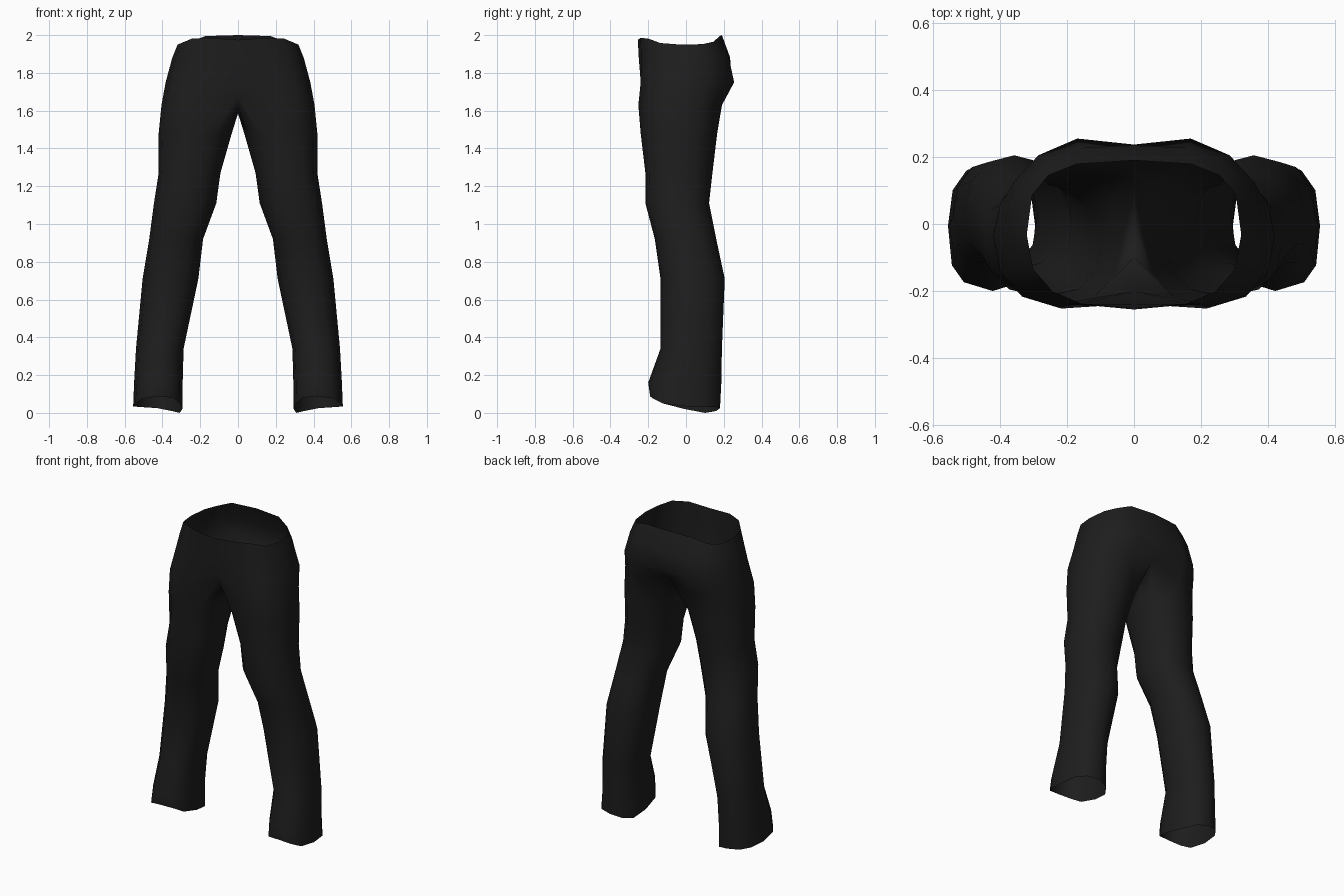
import bpy, bmesh
from math import sin, cos, radians, copysign


cube = bpy.data.objects.get("Cube")
if cube:
    bpy.data.objects.remove(cube, do_unlink=True)


def power(v, e):
    return copysign(abs(v) ** e, v)


def ring_point(angle, mid_x, half_x, front, back, z, front_e, back_e):
    """Point on a rounded section; exponents below one make it squarer."""
    a = radians(angle)
    e = front_e if sin(a) < 0 else back_e
    return [mid_x + half_x * power(cos(a), e),
            (front + back) / 2 + (back - front) / 2 * power(sin(a), e), z]


def hip_ring(z, width, front, back, front_e, back_e):
    """Half loop from the front centre, round the side, to the back centre."""
    ring = [ring_point(-90 + 22.5 * i, 0, width, front, back, z, front_e, back_e)
            for i in range(9)]
    ring[0][0] = ring[8][0] = 0
    return ring


def leg_ring(z, inner, outer, front, back, front_e=0.85, back_e=0.9):
    """Closed loop of twelve points; the first nine continue the hip loop."""
    return [ring_point(-120 + 30 * i, (inner + outer) / 2, (outer - inner) / 2,
                       front, back, z, front_e, back_e) for i in range(12)]


# Wavy waistband edge
waist = hip_ring(1.95, 0.32, -0.255, 0.19, 0.8, 0.65)
for p, z in zip(waist, (1.975, 1.985, 1.982, 1.958, 1.95, 1.952, 1.965, 1.995, 2.0)):
    p[2] = z

# Hips and seat, with a dent along the back seam
hips = hip_ring(1.88, 0.348, -0.25, 0.242, 0.7, 0.8)
seat = hip_ring(1.75, 0.383, -0.253, 0.272, 0.65, 0.85)
hips[8][1] -= 0.008
seat[8][1] -= 0.035
seat[0][1] += 0.015

# Crotch loop: outer half plus three points under the seam
crotch = hip_ring(1.63, 0.405, -0.264, 0.204, 0.65, 0.75)
crotch[0] = [0, -0.2, 1.68]
crotch[8] = [0, 0.17, 1.69]
crotch += [[0, 0.09, 1.62], [0, 0, 1.585], [0, -0.1, 1.62]]

legs = [leg_ring(*r) for r in (
    (1.48, 0.033, 0.42, -0.24, 0.165),
    (1.27, 0.093, 0.42, -0.215, 0.14),
    (1.11, 0.115, 0.445, -0.215, 0.122),
    (0.92, 0.185, 0.47, -0.165, 0.16),
    (0.71, 0.21, 0.505, -0.135, 0.205),
    (0.34, 0.288, 0.54, -0.135, 0.19),
    (0.16, 0.293, 0.55, -0.2, 0.187),
)]

# Open hem, higher over the instep than at the heel
hem = leg_ring(0.03, 0.295, 0.555, -0.19, 0.18, 0.65, 0.8)
for p, z in zip(hem, (0.08, 0.088, 0.075, 0.05, 0.035, 0.033,
                      0.03, 0.025, 0.01, 0.0, 0.02, 0.05)):
    p[2] = z

# Join the loops into one half of the garment
bm = bmesh.new()
loops = [[bm.verts.new(p) for p in ring]
         for ring in [waist, hips, seat, crotch, *legs, hem]]
for a, b in zip(loops, loops[1:]):
    count = 12 if len(a) == 12 else 8
    for i in range(count):
        j = (i + 1) % 12
        bm.faces.new((a[i], b[i], b[j], a[j])).smooth = True
mesh = bpy.data.meshes.new("trousers")
bm.to_mesh(mesh)
bm.free()

trousers = bpy.data.objects.new("trousers", mesh)
bpy.context.collection.objects.link(trousers)
mirror = trousers.modifiers.new("other_half", 'MIRROR')
mirror.use_clip = True

# Black cloth
cloth = bpy.data.materials.new("black_cloth")
cloth.use_nodes = True
color = (0.0125, 0.0125, 0.0125, 1)
cloth.diffuse_color = color
cloth.node_tree.nodes["Principled BSDF"].inputs["Base Color"].default_value = color
mesh.materials.append(cloth)
